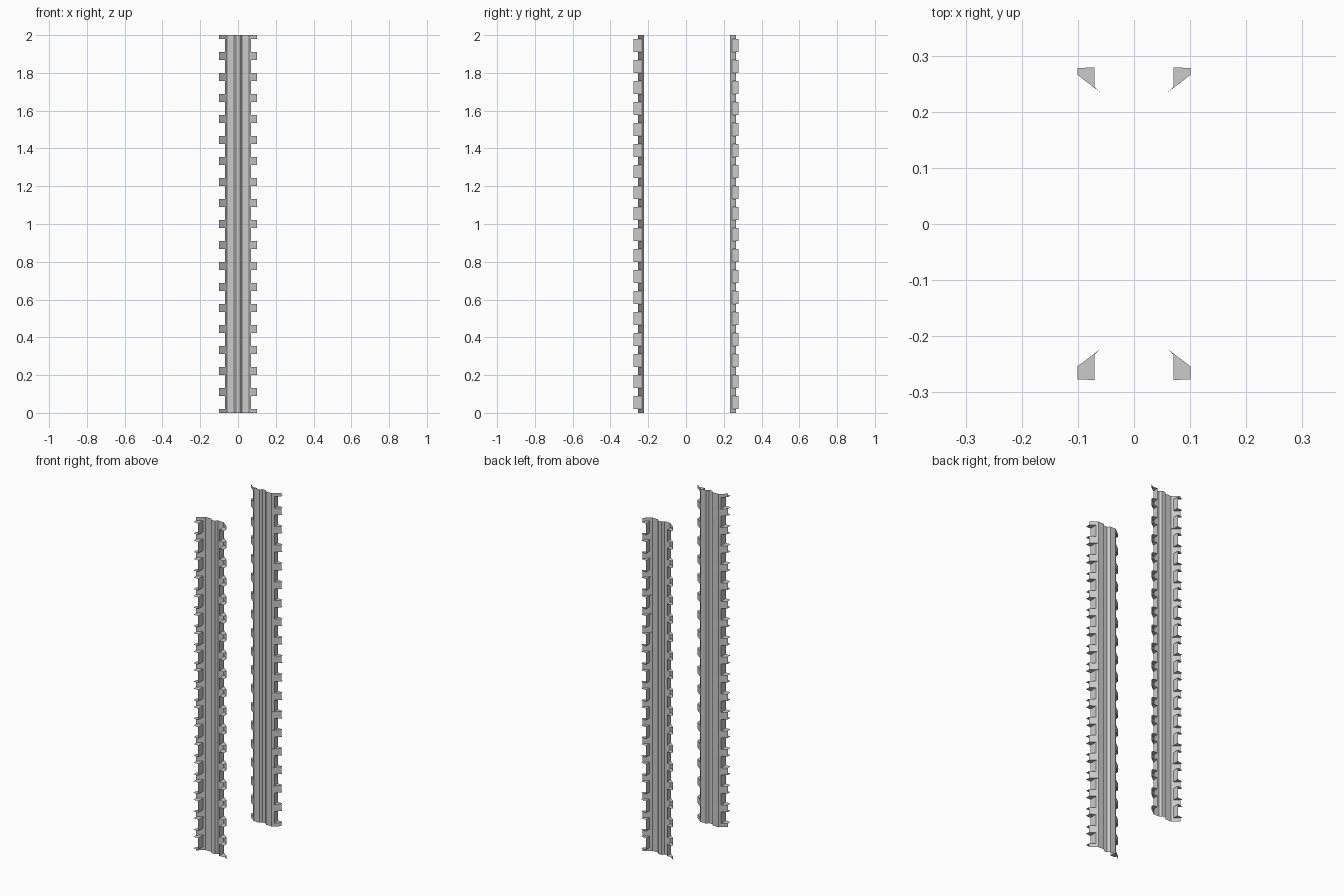
import bpy
import bmesh

cube = bpy.data.objects.get("Cube")
if cube:
    bpy.data.objects.remove(cube, do_unlink=True)

steel = bpy.data.materials.new("light grey steel")
steel.use_nodes = True
GREY = (0.6, 0.6, 0.6, 1)
steel.diffuse_color = GREY
steel.node_tree.nodes["Principled BSDF"].inputs["Base Color"].default_value = GREY

HEIGHT, COUNT = 2.0, 18
PITCH = HEIGHT / COUNT
HALF_LUG = 0.021


def make_rail(name, side, web, lug, wall, edge):
    """Thin folded rail; side is -1 at the front and +1 at the back."""
    bm = bmesh.new()

    def face(points):
        bm.faces.new([bm.verts.new((x, side * y, z)) for x, y, z in points])

    def strip(path, z0, z1):
        for a, b in zip(path, path[1:]):
            face([(*a, z0), (*b, z0), (*b, z1), (*a, z1)])

    # Web with a shallow central rib
    rib = web + 0.013
    strip([(-0.059, web), (-0.022, web), (-0.011, rib),
           (0.011, rib), (0.022, web), (0.059, web)], 0, HEIGHT)

    for s in (-1, 1):
        tip, corner = (s * 0.059, web), (s * 0.101, lug)
        inner, outer = (s * 0.07, wall), (s * 0.07, edge)
        ledge = [tip, corner, (s * 0.101, edge - 0.001), outer, inner]
        for i in range(COUNT):
            low, high = i * PITCH + HALF_LUG, (i + 1) * PITCH - HALF_LUG
            # Sloping lugs above and below each recess
            strip([tip, corner], i * PITCH, low)
            strip([tip, corner], high, (i + 1) * PITCH)
            # Recess wall closed by two ledges
            strip([tip, inner, outer], low, high)
            for z in (low, high):
                face([(*p, z) for p in ledge])

    bmesh.ops.remove_doubles(bm, verts=bm.verts, dist=0.0002)
    bmesh.ops.recalc_face_normals(bm, faces=bm.faces)
    mesh = bpy.data.meshes.new(name)
    bm.to_mesh(mesh)
    bm.free()
    mesh.materials.append(steel)
    bpy.context.collection.objects.link(bpy.data.objects.new(name, mesh))


make_rail("front_rail", -1, 0.222, 0.254, 0.233, 0.278)
make_rail("back_rail", 1, 0.234, 0.266, 0.244, 0.279)
